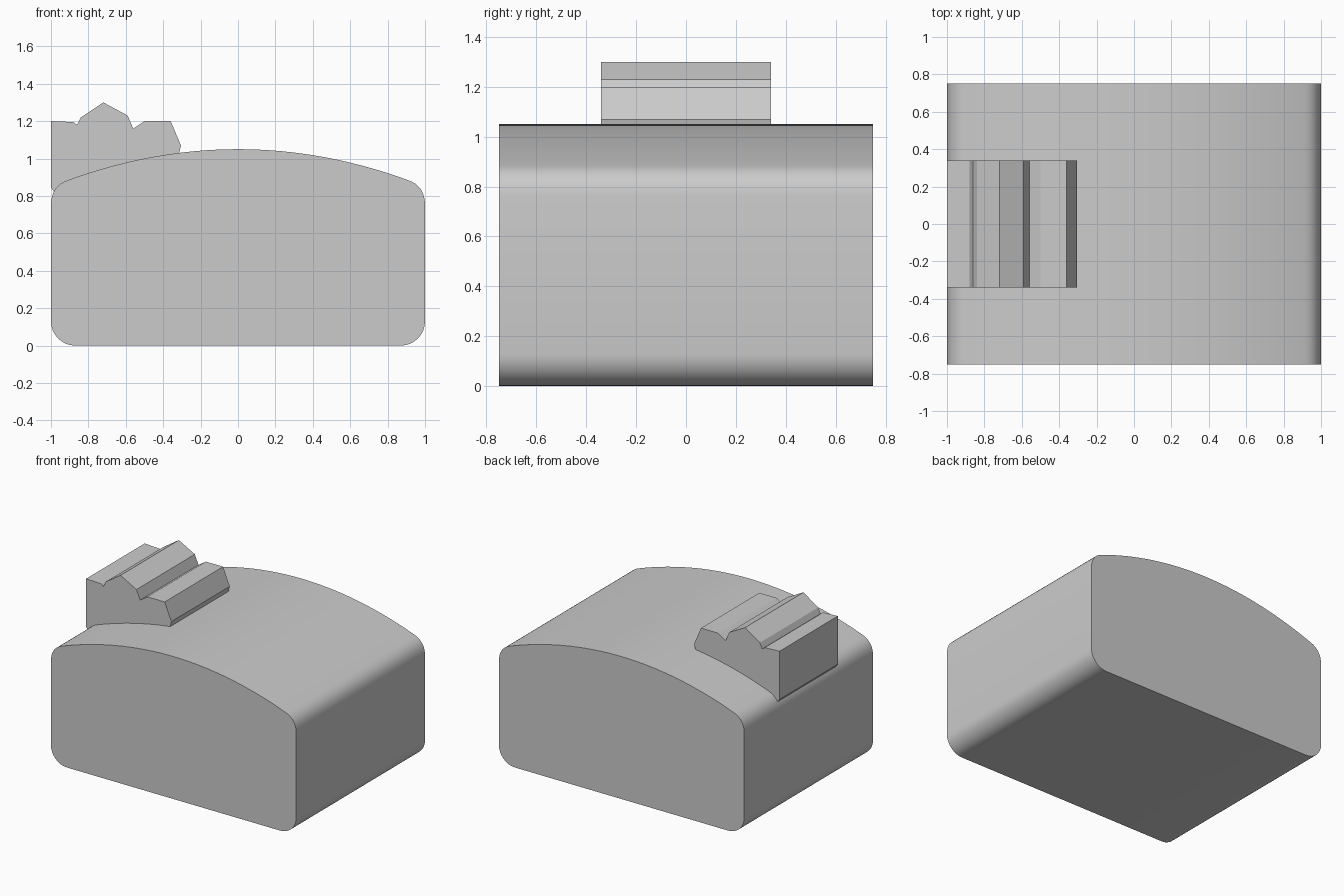
import bpy, bmesh, math

if "Cube" in bpy.data.objects:
    bpy.data.objects.remove(bpy.data.objects["Cube"])

grey = bpy.data.materials.new("plain grey")
grey.diffuse_color = (0.6, 0.6, 0.6, 1)
grey.use_nodes = True
grey.node_tree.nodes["Principled BSDF"].inputs["Base Color"].default_value = grey.diffuse_color


def extrude_profile(name, points, half_depth):
    """Extrude an x-z outline along y, centred on y = 0."""
    bm = bmesh.new()
    face = bm.faces.new([bm.verts.new((x, -half_depth, z)) for x, z in points])
    moved = bmesh.ops.extrude_face_region(bm, geom=[face])["geom"]
    verts = [g for g in moved if isinstance(g, bmesh.types.BMVert)]
    bmesh.ops.translate(bm, verts=verts, vec=(0, 2 * half_depth, 0))
    bmesh.ops.recalc_face_normals(bm, faces=bm.faces)
    mesh = bpy.data.meshes.new(name)
    bm.to_mesh(mesh)
    bm.free()
    mesh.materials.append(grey)
    obj = bpy.data.objects.new(name, mesh)
    bpy.context.collection.objects.link(obj)
    return obj


def bezier(a, b, c, steps=8):
    """Rounded corner from a to c with control point b."""
    return [tuple((1 - t) ** 2 * p + 2 * t * (1 - t) * q + t * t * r
                  for p, q, r in zip(a, b, c))
            for t in (i / steps for i in range(steps + 1))]


# Body: right half outline from bottom to crown, then mirrored
half = [(0.87 + 0.13 * math.sin(a), 0.13 - 0.13 * math.cos(a))
        for a in (math.pi / 2 * i / 8 for i in range(9))]
half += bezier((1, 0.76), (0.995, 0.855), (0.91, 0.884))
half += [(x, 1.05 - 0.2 * x * x) for x in (0.91 * (1 - i / 16) for i in range(1, 16))]
outline = half + [(0, 1.05)] + [(-x, z) for x, z in reversed(half)]
body = extrude_profile("rounded_body", outline, 0.75)

# Stepped ridge block sunk into the left of the arched top
block = extrude_profile("ridge_block", [
    (-1, 1.2), (-0.88, 1.195), (-0.86, 1.18), (-0.84, 1.22), (-0.72, 1.3),
    (-0.59, 1.23), (-0.56, 1.16), (-0.5, 1.2), (-0.36, 1.2), (-0.305, 1.07),
    (-0.32, 1.01), (-0.6, 0.95), (-0.93, 0.85), (-0.975, 0.81), (-1, 0.845)], 0.34)

# Smooth the rounded body, keep its ends crisp
bpy.ops.object.select_all(action="DESELECT")
body.select_set(True)
bpy.context.view_layer.objects.active = body
bpy.ops.object.shade_smooth_by_angle(angle=math.radians(35))
